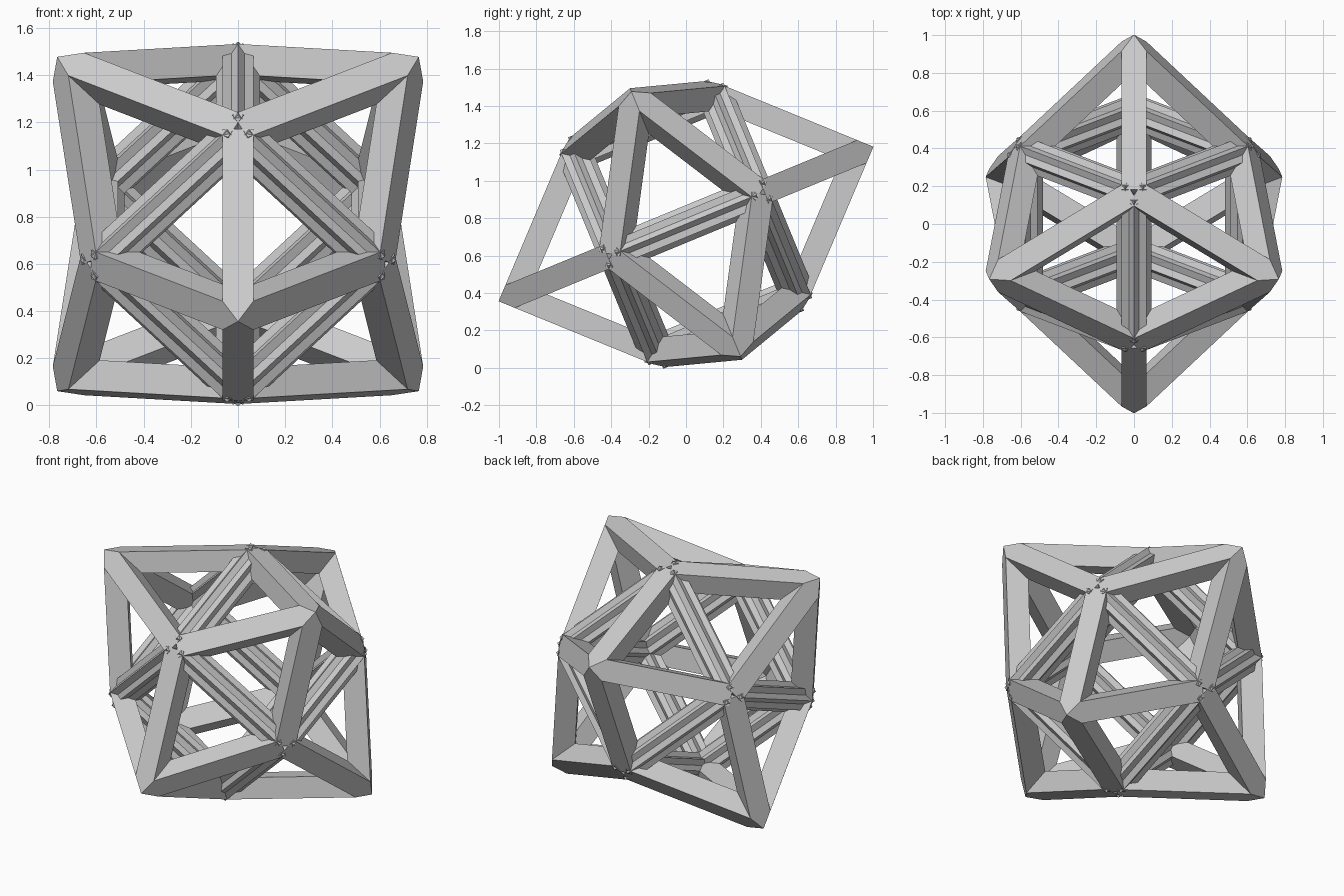
import bpy
import bmesh
import math
from mathutils import Matrix, Vector

if "Cube" in bpy.data.objects:
    bpy.data.objects.remove(bpy.data.objects["Cube"], do_unlink=True)

HALF = 0.407      # half edge of the inner cube, along beam centres
PEAK = 0.99       # distance of each pyramid tip, along beam centres
WIDTH = 0.132     # beam thickness
TILT = Matrix.Translation((0, 0, 0.769)) @ Matrix.Rotation(math.radians(22.4), 4, "X") \
    @ Matrix.Rotation(math.radians(45), 4, "Y")

grey = bpy.data.materials.new("light_grey")
grey.use_nodes = True
colour = (0.6, 0.6, 0.6, 1)
grey.diffuse_color = colour
grey.node_tree.nodes["Principled BSDF"].inputs["Base Color"].default_value = colour


def add_beam(bm, start, end, up):
    """Square beam from start to end with one flat side facing up."""
    along = (end - start).normalized()
    side = along.cross(up).normalized()
    top = side.cross(along)
    frame = Matrix((along, side, top)).transposed().to_4x4()
    size = Matrix.Diagonal(((end - start).length, WIDTH, WIDTH, 1))
    place = Matrix.Translation((start + end) / 2) @ frame @ size
    bmesh.ops.create_cube(bm, size=1, matrix=place)


def clip(bm, normal):
    """Cut away everything behind a plane through the origin and cap it."""
    geom = bm.verts[:] + bm.edges[:] + bm.faces[:]
    cut = bmesh.ops.bisect_plane(bm, geom=geom, plane_co=(0, 0, 0),
                                 plane_no=normal, clear_inner=True)
    edges = [e for e in cut["geom_cut"] if isinstance(e, bmesh.types.BMEdge)]
    bmesh.ops.holes_fill(bm, edges=edges)


def finish(bm, name, matrix):
    bmesh.ops.recalc_face_normals(bm, faces=bm.faces)
    mesh = bpy.data.meshes.new(name)
    bm.to_mesh(mesh)
    bm.free()
    mesh.materials.append(grey)
    obj = bpy.data.objects.new(name, mesh)
    bpy.context.collection.objects.link(obj)
    obj.matrix_world = matrix
    return obj


# One mitred pyramid leg, turned four times around the tip
def pyramid_legs(name, turn):
    bm = bmesh.new()
    tip = Vector((0, 0, PEAK))
    foot = Vector((HALF, HALF, HALF))
    add_beam(bm, tip - (foot - tip) * 0.4, foot, Vector((1, 1, 1)))
    clip(bm, (1, 0, 0))
    clip(bm, (0, 1, 0))
    leg = bm.verts[:] + bm.edges[:] + bm.faces[:]
    for k in range(1, 4):
        copy = bmesh.ops.duplicate(bm, geom=leg)["geom"]
        verts = [v for v in copy if isinstance(v, bmesh.types.BMVert)]
        bmesh.ops.rotate(bm, verts=verts, cent=(0, 0, 0),
                         matrix=Matrix.Rotation(k * math.pi / 2, 3, "Z"))
    finish(bm, name, TILT @ turn)


quarter = math.pi / 2
turns = {
    "upper_right": Matrix.Rotation(-quarter, 4, "Y"),
    "upper_left": Matrix.Identity(4),
    "lower_left": Matrix.Rotation(quarter, 4, "Y"),
    "lower_right": Matrix.Rotation(math.pi, 4, "Y"),
    "front": Matrix.Rotation(quarter, 4, "X"),
    "back": Matrix.Rotation(-quarter, 4, "X"),
}
for side_name, turn in turns.items():
    pyramid_legs(side_name + "_pyramid_legs", turn)

# Inner cube edges: two crossed square beams, an eighth turn apart
for axis, label in enumerate(("cross", "depth", "upright")):
    bm = bmesh.new()
    for a in (-HALF, HALF):
        for b in (-HALF, HALF):
            start, end, flat, outward = (Vector() for _ in range(4))
            p, q = (axis + 1) % 3, (axis + 2) % 3
            for point, along in ((start, -HALF), (end, HALF), (outward, 0)):
                point[axis], point[p], point[q] = along, a, b
            flat[p] = 1
            add_beam(bm, start, end, flat)
            add_beam(bm, start, end, outward)
    finish(bm, label + "_cube_edges", TILT)
